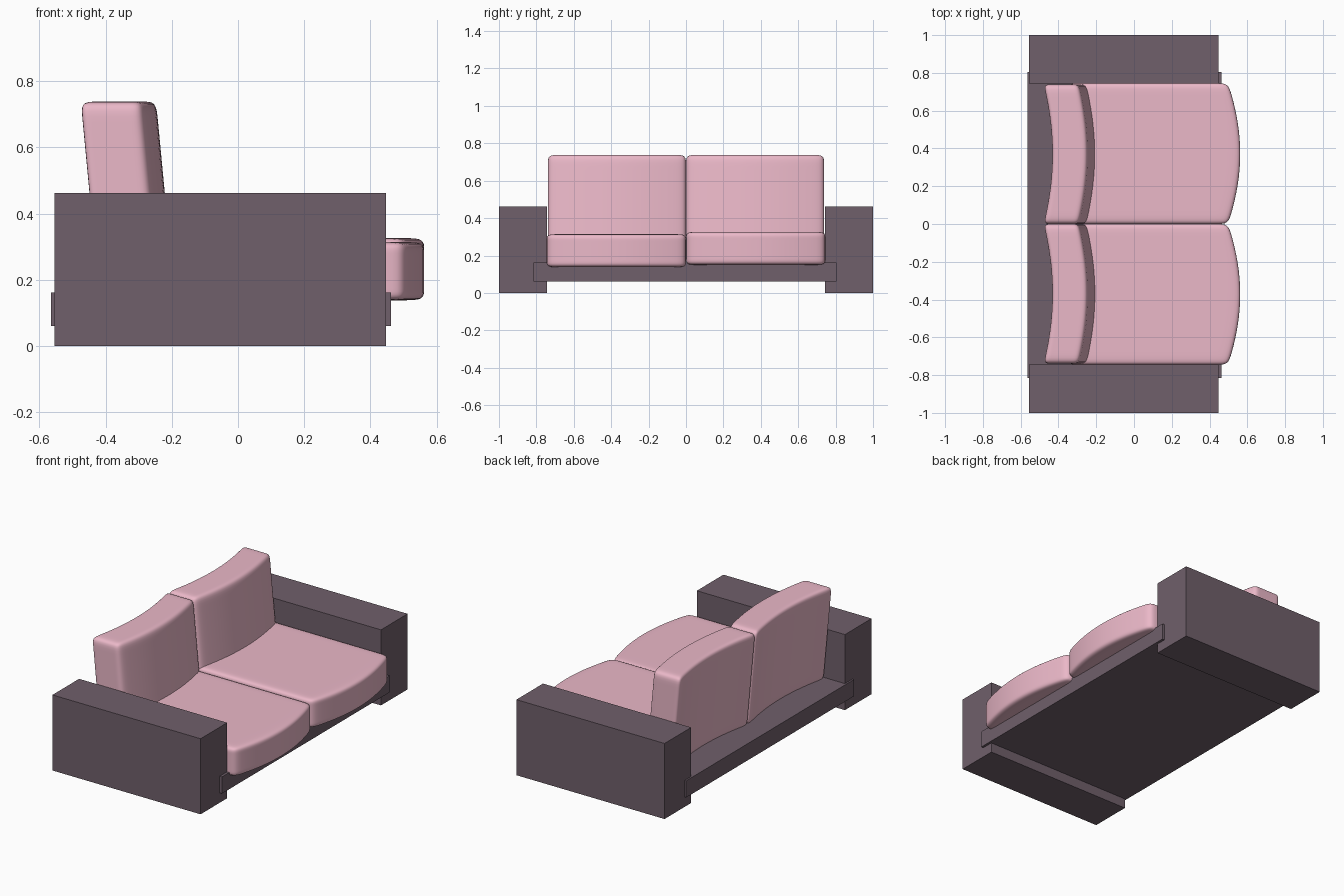
import bpy, bmesh

if "Cube" in bpy.data.objects:
    bpy.data.objects.remove(bpy.data.objects["Cube"])


def material(name, rgb):
    m = bpy.data.materials.new(name)
    m.diffuse_color = (*rgb, 1)
    m.use_nodes = True
    m.node_tree.nodes["Principled BSDF"].inputs["Base Color"].default_value = m.diffuse_color
    return m


DARK = material("dark_fabric", (0.16, 0.115, 0.145))
PINK = material("pink_fabric", (0.83, 0.48, 0.58))


def add_object(name, bm, mat):
    me = bpy.data.meshes.new(name)
    bm.to_mesh(me)
    bm.free()
    me.materials.append(mat)
    ob = bpy.data.objects.new(name, me)
    bpy.context.collection.objects.link(ob)
    return ob


def box(name, lo, hi):
    bm = bmesh.new()
    bmesh.ops.create_cube(bm, size=1)
    for v in bm.verts:
        for i in range(3):
            v.co[i] = lo[i] if v.co[i] < 0 else hi[i]
    return add_object(name, bm, DARK)


def cushion(name, lo, hi, steps, bend, lean=0.0, front_bow=0.0):
    """Soft block: steps place the edge loops per axis, bend bows it along y."""
    bm = bmesh.new()
    bmesh.ops.create_cube(bm, size=2)
    bmesh.ops.subdivide_edges(bm, edges=bm.edges[:], cuts=5, use_grid_fill=True)
    for v in bm.verts:
        t = []
        for i in range(3):
            k = round(abs(v.co[i]) * 3)
            t.append((-1 if v.co[i] < 0 else 1) * (0, *steps[i], 1)[k])
        for i in range(3):
            v.co[i] = (lo[i] + hi[i]) / 2 + t[i] * (hi[i] - lo[i]) / 2
        bow = bend + front_bow * max(t[0], 0)
        v.co.x += bow * (1 - t[1] ** 2) + lean * t[2]
    ob = add_object(name, bm, PINK)
    for p in ob.data.polygons:
        p.use_smooth = True
    ob.modifiers.new("soft", "SUBSURF").levels = 2
    ob.modifiers["soft"].render_levels = 2
    return ob


# Platform between the arms
box("base", (-0.565, -0.815, 0.06), (0.462, 0.805, 0.162))

for side, s in (("left", -1), ("right", 1)):
    # Block arms reaching the floor
    y = sorted((0.743 * s, 1.0 * s))
    box(side + "_arm", (-0.555, y[0], 0), (0.447, y[1], 0.462))

    # Seat cushion with bowed front
    y = sorted((0.0, 0.745 * s))
    dz = 0.0 if s > 0 else -0.012
    cushion(side + "_seat_cushion", (-0.35, y[0], 0.15 + dz), (0.497, y[1], 0.326 + dz),
            ((0.45, 0.87), (0.45, 0.85), (0.3, 0.6)), 0.04, front_bow=0.03)

    # Back cushion, curved in plan and leaning slightly back
    y = sorted((0.0, 0.739 * s))
    cushion(side + "_back_cushion", (-0.454, y[0], 0.15), (-0.266, y[1], 0.738),
            ((0.3, 0.6), (0.45, 0.85), (0.45, 0.82)), 0.05, lean=-0.028)
